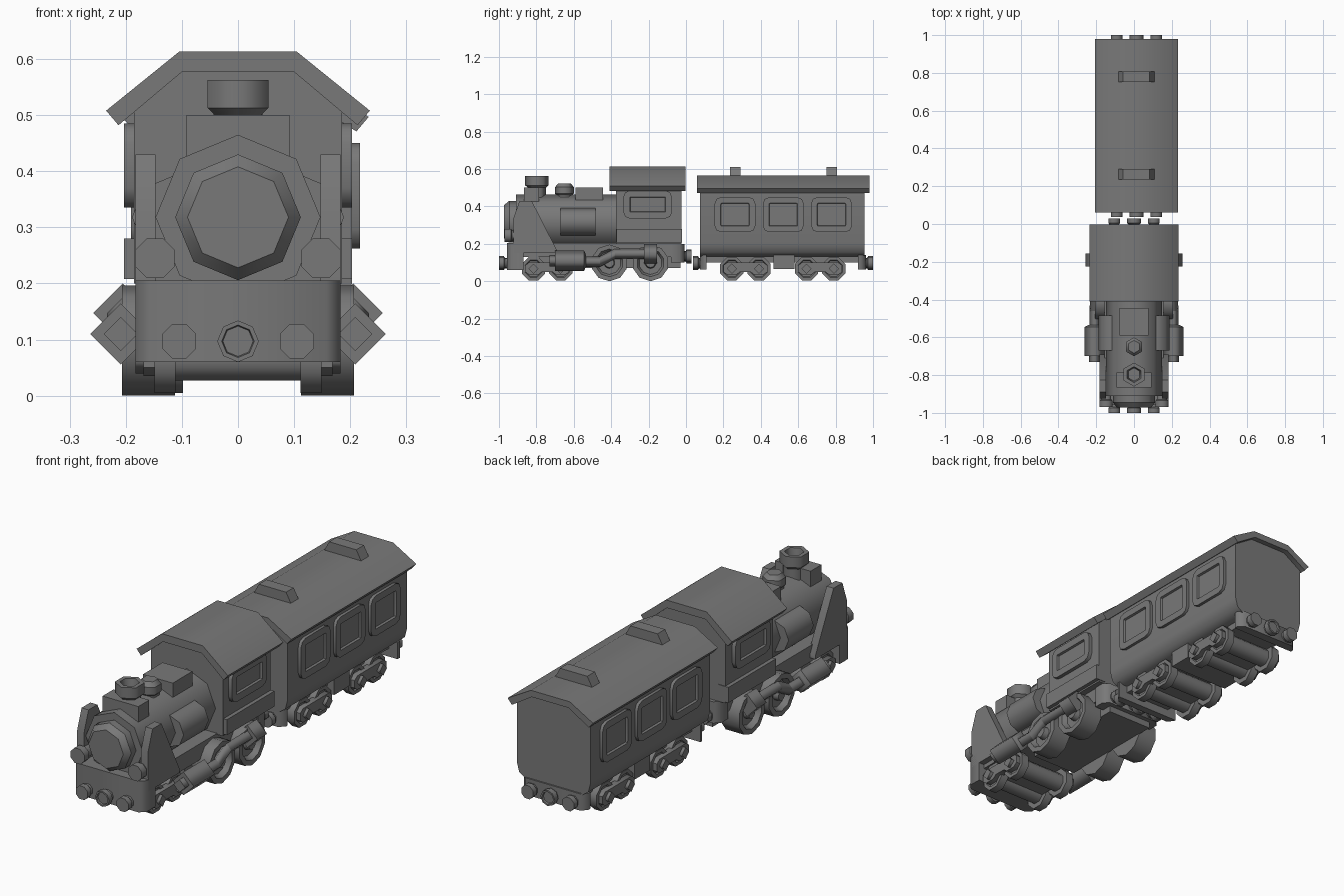
import bpy, bmesh, math

if "Cube" in bpy.data.objects:
    bpy.data.objects.remove(bpy.data.objects["Cube"])

DX = 0.013  # the carriage sits slightly off the locomotive's centre line

paint = bpy.data.materials.new("dark_grey")
paint.diffuse_color = (0.19, 0.19, 0.19, 1)
paint.use_nodes = True
paint.node_tree.nodes["Principled BSDF"].inputs["Base Color"].default_value = paint.diffuse_color


def place(axis, t, u, v):
    return {'x': (t, u, v), 'y': (u, t, v), 'z': (u, v, t)}[axis]


def finish(name, bm, dx=0.0, mirror=False):
    bmesh.ops.recalc_face_normals(bm, faces=bm.faces[:])
    me = bpy.data.meshes.new(name)
    bm.to_mesh(me)
    bm.free()
    me.materials.append(paint)
    ob = bpy.data.objects.new(name, me)
    ob.location.x = dx
    bpy.context.collection.objects.link(ob)
    if mirror:
        ob.modifiers.new("Mirror", 'MIRROR')
    return ob


def loft(bm, rings):
    n = len(rings[0])
    for a, b in zip(rings, rings[1:]):
        for i in range(n):
            j = (i + 1) % n
            bm.faces.new((a[i], a[j], b[j], b[i]))
    bm.faces.new(rings[0])
    bm.faces.new(rings[-1])


def prism(name, axis, t0, t1, pts, dx=0.0, mirror=False):
    bm = bmesh.new()
    loft(bm, [[bm.verts.new(place(axis, t, u, v)) for u, v in pts] for t in (t0, t1)])
    return finish(name, bm, dx, mirror)


def box(name, x0, x1, y0, y1, z0, z1, dx=0.0, mirror=False):
    return prism(name, 'z', z0, z1, [(x0, y0), (x1, y0), (x1, y1), (x0, y1)], dx, mirror)


def turned(name, axis, stations, sides=8, phase=0.0, dx=0.0, mirror=False):
    """stations: (position along axis, radius, centre u, centre v); smooth around, sharp between rings"""
    bm = bmesh.new()
    rings = []
    for t, r, u, v in stations:
        rings.append([bm.verts.new(place(axis, t,
                     u + r * math.cos(math.tau * i / sides + phase),
                     v + r * math.sin(math.tau * i / sides + phase))) for i in range(sides)])
    loft(bm, rings)
    for f in bm.faces:
        f.smooth = True
    for ring in rings:
        for a, b in zip(ring, ring[1:] + ring[:1]):
            bm.edges.get((a, b)).smooth = False
    ob = finish(name, bm, dx, mirror)
    ob["turned"] = True
    return ob


def lathe(name, axis, u, v, tr, sides=8, phase=0.0, dx=0.0, mirror=False):
    return turned(name, axis, [(t, r, u, v) for t, r in tr], sides, phase, dx, mirror)


def sym(half):
    return half + [(-x, z) for x, z in reversed(half)]


def window(name, x0, x1, y0, y1, z0, z1, frame, dx=0.0):
    # rounded plate with a raised frame and a recessed pane
    c, pts = 0.035, []
    for cy, cz, a0 in ((y1 - c, z1 - c, 0), (y0 + c, z1 - c, 90),
                       (y0 + c, z0 + c, 180), (y1 - c, z0 + c, 270)):
        for k in range(3):
            a = math.radians(a0 + 45 * k)
            pts.append((cy + c * math.cos(a), cz + c * math.sin(a)))
    bm = bmesh.new()
    loft(bm, [[bm.verts.new((x, y, z)) for y, z in pts] for x in (x0, x1)])
    bmesh.ops.recalc_face_normals(bm, faces=bm.faces[:])
    outer = [max(bm.faces, key=lambda f: f.calc_center_median().x)]
    bmesh.ops.inset_individual(bm, faces=outer, thickness=frame, depth=0)
    bmesh.ops.inset_individual(bm, faces=outer, thickness=0.003, depth=-0.01)
    return finish(name, bm, dx, True)


def beam_and_buffers(label, y_in, y_out, y_tip, z0, z1, zb, w=0.183, dx=0.0):
    d = 1 if y_out > y_in else -1
    prism(label + "_beam", 'z', z0, z1,
          sym([(w, y_in), (w, y_out - d * 0.025), (w - 0.025, y_out)]), dx)
    base, neck = y_out - d * 0.01, y_tip - d * 0.032
    tr = [(base, 0.028), (neck, 0.028), (neck + d * 0.006, 0.033), (y_tip, 0.033)]
    lathe(label + "_buffer", 'y', 0.105, zb, tr, 8, math.pi / 8, dx, True)
    lathe(label + "_coupling", 'y', 0, zb,
          tr[:2] + [(tr[2][0], 0.037), (y_tip, 0.037), (y_tip, 0.029), (y_tip - d * 0.008, 0.027)], 8, 0, dx)


def bogie(label, ys, dx=0.0):
    for i, y in enumerate(ys):
        lathe(f"{label}_wheel_{i}", 'x', y, 0.067,
              [(0.111, 0.067), (0.149, 0.067), (0.149, 0.05), (0.142, 0.045)], 8, math.pi / 8, dx, True)
        lathe(f"{label}_axle_{i}", 'x', y, 0.067, [(-0.13, 0.043), (0.13, 0.043)], 8, math.pi / 8, dx)
        lathe(f"{label}_hub_{i}", 'x', y, 0.067, [(0.13, 0.027), (0.183, 0.027)], 4, 0, dx, True)
    a, b = ys
    prism(label + "_side_frame", 'x', 0.135, 0.168,
          [(a - 0.045, 0.05), (a - 0.025, 0.035), (a + 0.025, 0.035), (a + 0.045, 0.05),
           (b - 0.045, 0.05), (b - 0.025, 0.035), (b + 0.025, 0.035), (b + 0.045, 0.05),
           (b + 0.045, 0.085), (b + 0.025, 0.1), (a - 0.025, 0.1), (a - 0.045, 0.085)], dx, True)
    box(label + "_bolster", -0.11, 0.11, a + 0.03, b - 0.03, 0.05, 0.15, dx)


def roof(name, y0, y1, eave, ez, top, tz, thick, dx=0.0):
    prism(name, 'y', y0, y1, [(eave, ez), (top, tz), (-top, tz), (-eave, ez),
          (-eave + 0.022, ez - 0.026), (-top + 0.005, tz - thick),
          (top - 0.005, tz - thick), (eave - 0.022, ez - 0.026)], dx)


# ---- Locomotive boiler and fittings
lathe("boiler", 'y', 0, 0.318, [(-0.91, 0.147), (-0.37, 0.147)])
lathe("smokebox_door", 'y', 0, 0.318, [(-0.90, 0.112), (-0.945, 0.112), (-0.972, 0.09)])
box("chimney_saddle", -0.092, 0.092, -0.865, -0.785, 0.38, 0.5)
lathe("chimney", 'z', 0, -0.797, [(0.4, 0.048), (0.5, 0.048), (0.513, 0.063), (0.563, 0.063),
                                  (0.563, 0.042), (0.52, 0.035)], 6, math.pi / 2)
lathe("steam_dome", 'z', 0, -0.65, [(0.42, 0.042), (0.46, 0.042), (0.468, 0.05),
                                    (0.503, 0.05), (0.523, 0.034)], 6, math.pi / 2)
box("sand_box", -0.077, 0.077, -0.59, -0.445, 0.4, 0.5)
lathe("side_tank", 'y', 0.115, 0.318, [(-0.67, 0.074), (-0.485, 0.074)], 8, 0, 0, True)
prism("smoke_deflector", 'x', 0.147, 0.183,
      [(-0.92, 0.15), (-0.925, 0.33), (-0.89, 0.43), (-0.825, 0.43), (-0.69, 0.165), (-0.69, 0.15)], 0, True)
lathe("headlamp", 'y', 0.148, 0.245, [(-0.89, 0.028), (-0.93, 0.03), (-0.935, 0.038), (-0.97, 0.038)],
      8, math.pi / 8, 0, True)

# ---- Locomotive frame
box("footplate", -0.155, 0.155, -0.92, -0.03, 0.13, 0.205)
box("main_frame", -0.116, 0.116, -0.56, -0.03, 0.07, 0.14)
beam_and_buffers("front", -0.87, -0.957, -1.0, 0.06, 0.205, 0.097)
beam_and_buffers("cab_rear", -0.08, -0.008, 0.03, 0.1, 0.2, 0.133, 0.16)

# ---- Cab
prism("cab", 'y', -0.375, -0.025, sym([(0.185, 0.2), (0.185, 0.53), (0.1, 0.59)]))
box("cab_skirt", 0.15, 0.203, -0.372, -0.022, 0.208, 0.28, 0, True)
window("cab_window", 0.17, 0.203, -0.335, -0.075, 0.335, 0.485, 0.035)
roof("cab_roof", -0.41, -0.002, 0.235, 0.508, 0.105, 0.613, 0.036)

# ---- Running gear
bogie("front_bogie", (-0.815, -0.67))
for i, y in enumerate((-0.41, -0.19)):
    lathe(f"driving_wheel_{i}", 'x', y, 0.098,
          [(0.112, 0.098), (0.207, 0.098), (0.207, 0.074), (0.182, 0.062),
           (0.182, 0.03), (0.207, 0.025)], 10, math.pi / 10, 0, True)
lathe("piston_cylinder", 'y', 0.209, 0.11, [(-0.73, 0.03), (-0.7, 0.03), (-0.7, 0.054), (-0.545, 0.054),
                                            (-0.535, 0.032)], 4, 0, 0, True)
turned("connecting_rod", 'y', [(-0.55, 0.028, 0.207, 0.105), (-0.46, 0.028, 0.207, 0.105),
                               (-0.38, 0.028, 0.205, 0.147), (-0.19, 0.028, 0.205, 0.147)], 4, 0, 0, True)
lathe("rod_crank", 'y', 0.205, 0.147, [(-0.225, 0.053), (-0.155, 0.053)], 4, 0, 0, True)

# ---- Carriage
prism("carriage_body", 'y', 0.075, 0.955,
      sym([(0.145, 0.132), (0.178, 0.155), (0.19, 0.2), (0.19, 0.49), (0.095, 0.545)]), DX)
roof("carriage_roof", 0.06, 0.98, 0.22, 0.497, 0.1, 0.565, 0.03, DX)
for i, y in enumerate((0.262, 0.52, 0.778)):
    window(f"carriage_window_{i}", 0.18, 0.204, y - 0.109, y + 0.109, 0.262, 0.45, 0.033, DX)
for i, y in enumerate((0.263, 0.78)):
    # roof vents with sloping ends
    prism(f"roof_vent_{i}", 'y', y - 0.028, y + 0.028,
          sym([(0.1, 0.555), (0.07, 0.61)]), DX)
box("carriage_frame", -0.12, 0.12, 0.08, 0.95, 0.1, 0.15, DX)
box("underfloor_box", -0.155, 0.155, 0.468, 0.58, 0.065, 0.14, DX)
beam_and_buffers("carriage_front", 0.11, 0.075, 0.038, 0.062, 0.14, 0.097, 0.165, DX)
beam_and_buffers("carriage_rear", 0.92, 0.962, 1.0, 0.062, 0.14, 0.097, 0.165, DX)
bogie("carriage_front_bogie", (0.245, 0.39), DX)
bogie("carriage_rear_bogie", (0.645, 0.79), DX)

# ---- Soft shading across the shallow corners of the remaining parts
for ob in bpy.context.collection.objects:
    ob.select_set("turned" not in ob)
    if "turned" not in ob:
        bpy.context.view_layer.objects.active = ob
bpy.ops.object.shade_smooth_by_angle(angle=math.radians(46))
